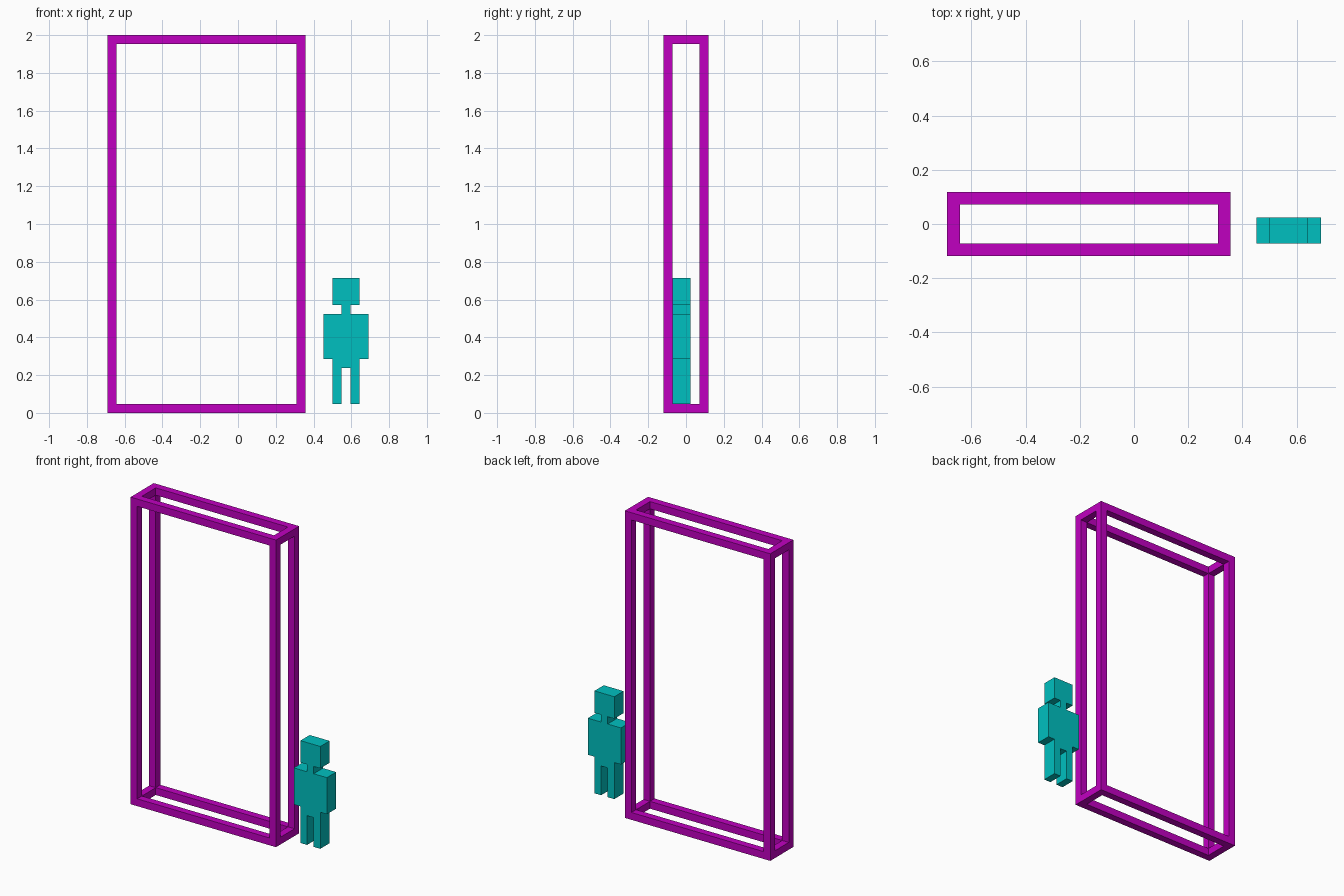
import bpy
import bmesh
from mathutils import Vector

default = bpy.data.objects.get("Cube")
if default:
    bpy.data.objects.remove(default, do_unlink=True)

U = 2 / 42                      # one grid module; the frame is 42 modules tall
X0 = -14.5                      # left end of the layout in modules


def make_material(name, rgb):
    mat = bpy.data.materials.new(name)
    mat.use_nodes = True
    mat.diffuse_color = (*rgb, 1)
    mat.node_tree.nodes["Principled BSDF"].inputs["Base Color"].default_value = (*rgb, 1)
    return mat


def add_object(name, bm, mat=None):
    bmesh.ops.recalc_face_normals(bm, faces=bm.faces)
    mesh = bpy.data.meshes.new(name)
    bm.to_mesh(mesh)
    bm.free()
    obj = bpy.data.objects.new(name, mesh)
    bpy.context.collection.objects.link(obj)
    if mat:
        mesh.materials.append(mat)
    return obj


def box(name, lo, hi, mat=None):
    """Box between two corners given in modules."""
    lo, hi = Vector(lo) * U, Vector(hi) * U
    bm = bmesh.new()
    bmesh.ops.create_cube(bm, size=1)
    for v in bm.verts:
        v.co = (lo + hi) / 2 + v.co * (hi - lo)
    return add_object(name, bm, mat)


magenta = make_material("magenta", (0.53, 0.0, 0.53))
teal = make_material("teal", (0.0, 0.53, 0.53))

# Open box frame: a solid block with a one-module border left on every side
lo, hi = Vector((X0, -2.5, 0)), Vector((X0 + 22, 2.5, 42))
frame = box("portal_frame", lo, hi, magenta)
cutters = []
for axis in range(3):
    a, b = lo + Vector((1, 1, 1)), hi - Vector((1, 1, 1))
    a[axis] -= 2
    b[axis] += 2
    cutter = box("frame_cutter", a, b)
    cutter.hide_render = True
    cutters.append(cutter)
    mod = frame.modifiers.new("opening", 'BOOLEAN')
    mod.operation = 'DIFFERENCE'
    mod.solver = 'EXACT'
    mod.object = cutter

# Bake the openings and drop the cutters
bpy.context.view_layer.update()
depsgraph = bpy.context.evaluated_depsgraph_get()
baked = bpy.data.meshes.new_from_object(frame.evaluated_get(depsgraph))
frame.modifiers.clear()
frame.data = baked
baked.name = "portal_frame"
for cutter in cutters:
    bpy.data.objects.remove(cutter, do_unlink=True)

# Standing figure: half outline (offset from the centre line, height), mirrored and extruded
half = [(0.5, 5), (0.5, 1), (1.5, 1), (1.5, 6), (2.5, 6), (2.5, 11),
        (0.5, 11), (0.5, 12), (1.5, 12), (1.5, 15)]
outline = half + [(-x, z) for x, z in reversed(half)]
centre_x = X0 + 26.5
bm = bmesh.new()
front = bm.faces.new([bm.verts.new(Vector((centre_x + x, -1.5, z)) * U) for x, z in outline])
extruded = bmesh.ops.extrude_face_region(bm, geom=[front])["geom"]
bmesh.ops.translate(bm, vec=(0, 2 * U, 0),
                    verts=[g for g in extruded if isinstance(g, bmesh.types.BMVert)])
add_object("scale_figure", bm, teal)
